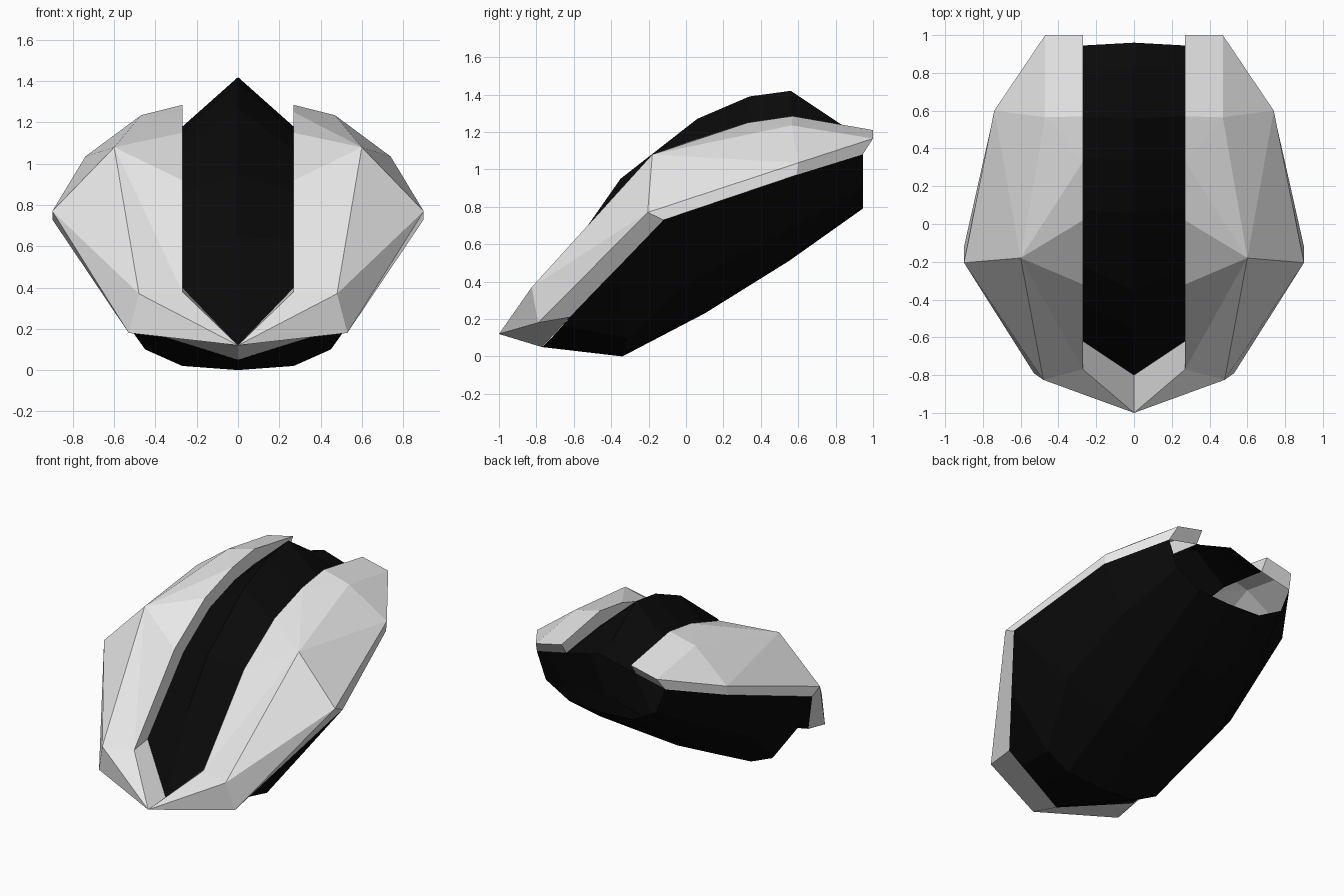
import bpy, bmesh
from mathutils import Vector

if "Cube" in bpy.data.objects:
    bpy.data.objects.remove(bpy.data.objects["Cube"])


def material(name, v):
    m = bpy.data.materials.new(name)
    m.diffuse_color = (v, v, v, 1)
    m.use_nodes = True
    m.node_tree.nodes["Principled BSDF"].inputs["Base Color"].default_value = m.diffuse_color
    return m


white = material("white", 0.8)
black = material("black", 0.003)


def half_part(name, pts, faces, mat):
    """Build the +x half from points and faces, mirror it across x = 0."""
    bm = bmesh.new()
    v = {k: bm.verts.new(p) for k, p in pts.items()}
    for f in faces:
        bm.faces.new([v[k] for k in f])
    bmesh.ops.recalc_face_normals(bm, faces=bm.faces)
    centre = Vector((0, 0.1, 0.6))
    out = sum(f.normal.dot(f.calc_center_median() - centre) * f.calc_area() for f in bm.faces)
    if out < 0:
        bmesh.ops.reverse_faces(bm, faces=bm.faces)
    me = bpy.data.meshes.new(name)
    bm.to_mesh(me)
    bm.free()
    me.materials.append(mat)
    ob = bpy.data.objects.new(name, me)
    bpy.context.collection.objects.link(ob)
    ob.modifiers.new("mirror", "MIRROR").use_clip = True
    return ob


def loft(rows):
    """Points and quads of a grid of rows."""
    pts = {(i, j): p for i, r in enumerate(rows) for j, p in enumerate(r)}
    faces = [[(i, j), (i, j + 1), (i + 1, j + 1), (i + 1, j)]
             for i in range(len(rows) - 1) for j in range(len(rows[0]) - 1)]
    return pts, faces


W = 0.27  # half width of the centre slot
# slot edge profile (y, z): upper edge on the shell, lower edge on the centre strip
upper = [(-0.77, 0.38), (-0.32, 0.92), (0.02, 1.15), (0.33, 1.25), (0.57, 1.285), (1.0, 1.21)]
lower = [(-0.62, 0.40), (-0.22, 0.86), (0.07, 1.06), (0.35, 1.15), (0.57, 1.18), (0.945, 1.13)]

# white faceted shell, with turned-in rim
pts = {
    "T": (0, -1, 0.12), "F": (0.48, -0.825, 0.37), "G": (0.53, -0.79, 0.18),
    "A": (0.9, -0.205, 0.77), "H": (0.6, -0.18, 1.08), "I": (0.74, 0.6, 1.035),
    "J": (0.47, 0.565, 1.235), "E": (0.47, 1, 1.165),
    # inner rim
    "t": (0, -0.8, 0.12), "c": (0, -0.77, 0.05), "g": (0.52, -0.62, 0.21),
    "a": (0.9, -0.12, 0.73), "i": (0.74, 0.59, 0.97), "e": (0.5, 0.945, 1.08),
}
for n in range(6):
    pts["u%d" % n] = (W, *upper[n])
    pts["l%d" % n] = (W, *lower[n])
faces = [s.split() for s in (
    "T u0 F", "T F G", "F G A", "F A H", "u0 H F", "u0 u1 H", "u1 u2 H", "u2 u3 H",
    "u3 J H", "u3 u4 J", "H J I", "H I A", "u4 u5 E J", "J E I",
    "A I i a", "I E e i", "G A a g", "T G g c", "T t l0 u0", "u5 E e l5")]
faces += [["u%d" % n, "u%d" % (n + 1), "l%d" % (n + 1), "l%d" % n] for n in range(5)]
half_part("outer_shell", pts, faces, white)

# black ridged strip in the slot
ridge = [(-0.8, 0.12), (-0.35, 0.95), (0.06, 1.27), (0.34, 1.39), (0.56, 1.42), (0.96, 1.2)]
rows = [[(0, *r), (W, *l)] for r, l in zip(ridge, lower)]
rows.insert(1, [(0, -0.56, 0.65), (W, -0.42, 0.63)])
rows.insert(-1, [(0, 0.83, 1.24), (W, 0.81, 1.15)])
half_part("centre_strip", *loft(rows), black)

# black hollow underside, open at the back
half_part("underside", *loft([
    [(0, -0.77, 0.05), (0.2, -0.71, 0.11), (0.38, -0.66, 0.165), (0.52, -0.62, 0.21)],
    [(0, -0.34, 0), (0.27, -0.34, 0.02), (0.45, -0.32, 0.1), (0.71, -0.37, 0.47)],
    [(0, 0.1, 0.23), (0.28, 0.1, 0.25), (0.6, 0.05, 0.42), (0.9, -0.12, 0.73)],
    [(0, 0.55, 0.51), (0.28, 0.55, 0.53), (0.56, 0.55, 0.68), (0.74, 0.59, 0.97)],
    [(0, 0.945, 0.79), (0.25, 0.945, 0.8), (0.43, 0.945, 0.9), (0.5, 0.945, 1.08)],
]), black)
